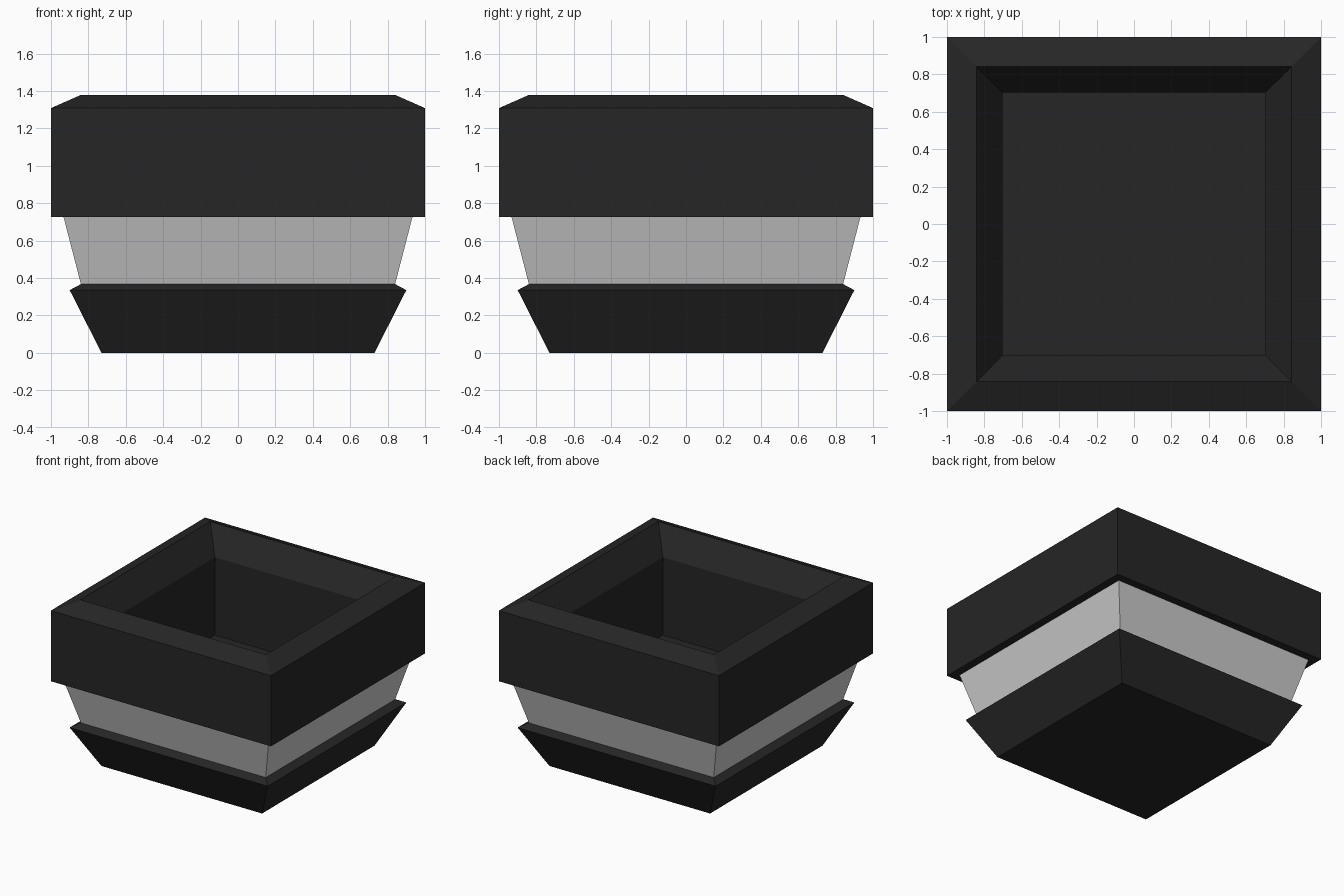
import bpy, bmesh

if "Cube" in bpy.data.objects:
    bpy.data.objects.remove(bpy.data.objects["Cube"])


def material(name, rgb):
    m = bpy.data.materials.new(name)
    m.diffuse_color = (*rgb, 1.0)
    m.use_nodes = True
    m.node_tree.nodes["Principled BSDF"].inputs["Base Color"].default_value = m.diffuse_color
    return m


dark = material("charcoal", (0.019, 0.019, 0.019))
light = material("light_grey", (0.60, 0.60, 0.60))


def square_sweep(name, profile, mat, cap_start=False, cap_end=False):
    """Skin a stack of square rings given as (half width, height)."""
    bm = bmesh.new()
    rings = []
    for h, z in profile:
        rings.append([bm.verts.new((sx * h, sy * h, z))
                      for sx, sy in ((-1, -1), (1, -1), (1, 1), (-1, 1))])
    for a, b in zip(rings, rings[1:]):
        for i in range(4):
            j = (i + 1) % 4
            bm.faces.new((a[i], a[j], b[j], b[i]))
    if cap_start:
        bm.faces.new(rings[0][::-1])
    if cap_end:
        bm.faces.new(rings[-1])
    mesh = bpy.data.meshes.new(name)
    bm.to_mesh(mesh)
    bm.free()
    mesh.materials.append(mat)
    obj = bpy.data.objects.new(name, mesh)
    bpy.context.collection.objects.link(obj)
    return obj


# flared foot with a small chamfered lip
square_sweep("planter_base", [(0.73, 0), (0.90, 0.335), (0.84, 0.367)],
             dark, cap_start=True)

# pale tapered band between foot and rim
square_sweep("planter_band", [(0.84, 0.367), (0.933, 0.727)], light)

# heavy rim: underside, outer wall, chamfer, inner slope, inner wall and floor
square_sweep("planter_rim",
             [(0.933, 0.727), (1.0, 0.727), (1.0, 1.308), (0.842, 1.378),
              (0.703, 1.175), (0.703, 0.535)],
             dark, cap_end=True)
